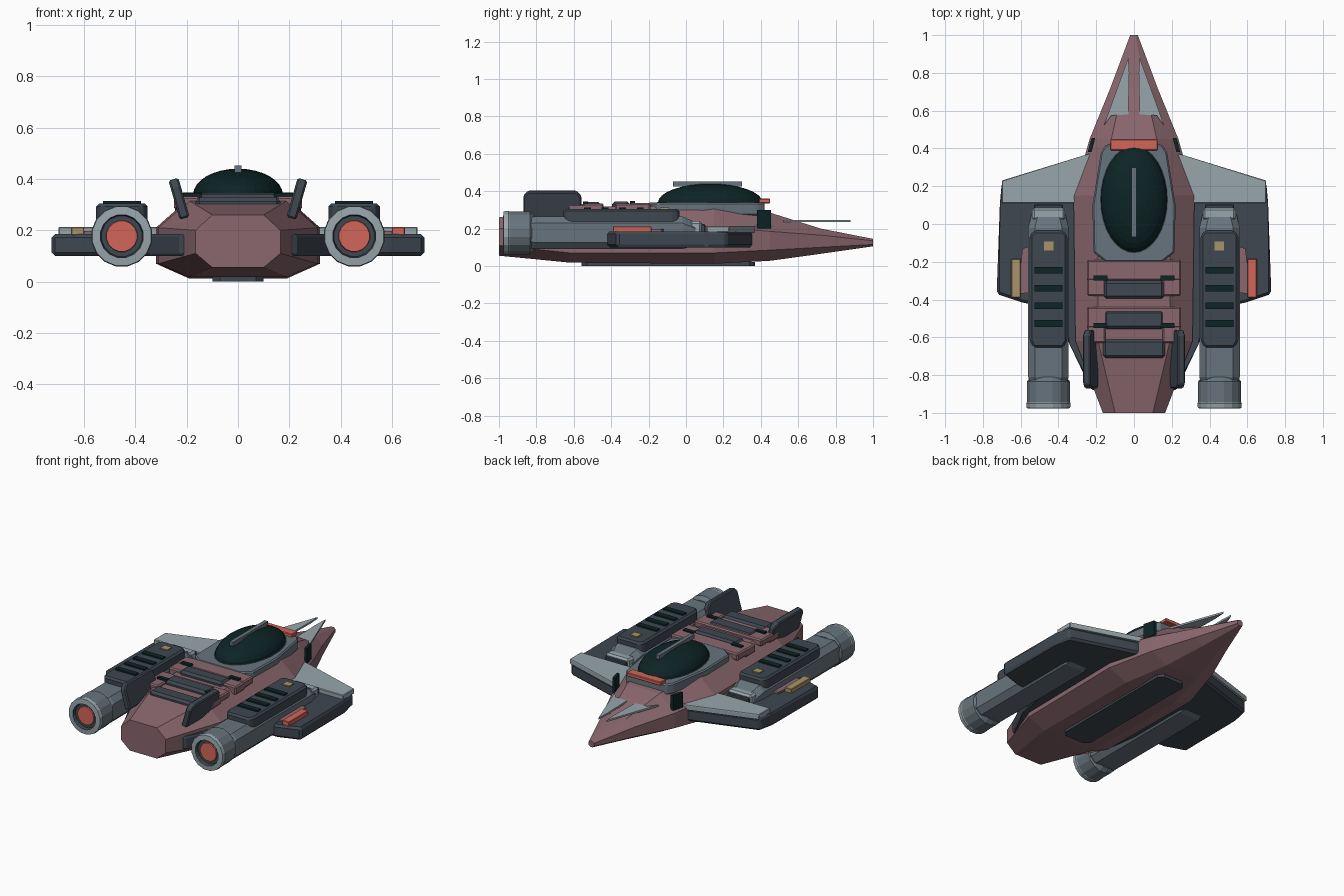
import bpy, bmesh, math
from mathutils import Matrix, Vector

if "Cube" in bpy.data.objects:
    bpy.data.objects.remove(bpy.data.objects["Cube"])


def material(name, rgb):
    lin = [((c / 255 + 0.055) / 1.055) ** 2.4 for c in rgb]
    m = bpy.data.materials.new(name)
    m.diffuse_color = (*lin, 1)
    m.use_nodes = True
    m.node_tree.nodes["Principled BSDF"].inputs["Base Color"].default_value = m.diffuse_color
    return m


MAUVE = material("dusty mauve", (138, 103, 110))
LIGHT = material("pale grey", (152, 166, 172))
GREY = material("steel grey", (103, 116, 125))
DARK = material("dark slate", (62, 71, 80))
BLACK = material("green black", (13, 36, 37))
RED = material("coral red", (212, 102, 90))
TAN = material("tan", (168, 148, 106))


def finish(bm, name, *mats):
    bmesh.ops.recalc_face_normals(bm, faces=bm.faces)
    me = bpy.data.meshes.new(name)
    bm.to_mesh(me)
    bm.free()
    for m in mats:
        me.materials.append(m)
    ob = bpy.data.objects.new(name, me)
    bpy.context.collection.objects.link(ob)
    return ob


def loft(bm, rings, cap=True):
    vs = [[bm.verts.new(p) for p in r] for r in rings]
    n = len(rings[0])
    out = []
    for a, b in zip(vs, vs[1:]):
        out.append([bm.faces.new((a[i], a[(i + 1) % n], b[(i + 1) % n], b[i])) for i in range(n)])
    if cap:
        bm.faces.new(vs[0])
        out.append([bm.faces.new(vs[-1])])
    return out


def prism(name, pts, z0, z1, mat, bevel=0.0, side=1):
    bm = bmesh.new()
    loft(bm, [[(x * side, y, z) for x, y in pts] for z in (z0, z1)])
    if bevel:
        bmesh.ops.bevel(bm, geom=bm.edges[:], offset=bevel, segments=1,
                        affect='EDGES', clamp_overlap=True)
    return finish(bm, name, mat)


def box(name, x0, x1, y0, y1, z0, z1, mat, bevel=0.0, side=1):
    return prism(name, [(x0, y0), (x1, y0), (x1, y1), (x0, y1)], z0, z1, mat, bevel, side)


def chamfered(hx, y0, y1, c):
    return [(-hx + c, y0), (hx - c, y0), (hx, y0 + c), (hx, y1 - c),
            (hx - c, y1), (-hx + c, y1), (-hx, y1 - c), (-hx, y0 + c)]


# Hull: octagonal sections (y, top half width, side half width, four heights)
bm = bmesh.new()
rings = []
for y, tx, sx, zb, zl, zh, zt in [
        (-1.0, .10, .165, .055, .11, .20, .26),
        (-.62, .19, .31, .018, .07, .21, .315),
        (.15, .19, .32, .012, .07, .21, .325),
        (.45, .12, .235, .028, .085, .185, .285),
        (.72, .06, .125, .065, .10, .165, .20),
        (1.0, .008, .02, .105, .115, .135, .145)]:
    rings.append([(-tx, y, zb), (tx, y, zb), (sx, y, zl), (sx, y, zh),
                  (tx, y, zt), (-tx, y, zt), (-sx, y, zh), (-sx, y, zl)])
loft(bm, rings)
finish(bm, "hull", MAUVE)
prism("belly_plate", chamfered(.1, -.56, .37, .03), 0, .02, DARK)

# Cockpit
prism("cockpit_base", [(-.15, -.2), (.15, -.2), (.215, -.15), (.22, .1), (.175, .38),
                       (.15, .42), (-.15, .42), (-.175, .38), (-.22, .1), (-.215, -.15)],
      .27, .34, GREY, .008)
bm = bmesh.new()
rings = []
for k in range(8):
    a = k * math.pi / 2 / 8
    rings.append([(.175 * math.cos(a) * math.cos(t), .13 + .28 * math.cos(a) * math.sin(t),
                   .338 + .102 * math.sin(a)) for t in [i * math.tau / 32 for i in range(32)]])
loft(bm, rings)
finish(bm, "canopy", BLACK)
prism("canopy_collar", [(.18 * math.cos(i * math.tau / 32), .13 + .285 * math.sin(i * math.tau / 32))
                        for i in range(32)], .33, .343, DARK)
box("canopy_ridge", -.013, .013, -.07, .3, .425, .453, GREY)
box("brow_strip", -.125, .125, .39, .45, .335, .36, RED, .004)

# Spine plates, bars and clips
for i, (y, zp, zb) in enumerate([(-.19, .338, .345), (-.44, .335, .342)]):
    box(f"spine_plate_{i}", -.25, .25, y - .11, y, .29, zp, MAUVE, .008)
    box(f"spine_bar_{i}", -.16, .16, y - (.205 if i == 0 else .115), y - (.11 if i == 0 else .015),
        .29, zb, DARK, .015)
    for s in (-1, 1):
        box(f"spine_pad_{i}", .15, .25, y - .19, y - .09, .28, zp - .003, MAUVE, .008, s)
        box(f"spine_clip_{i}", .14, .215, y - .11, y - .083, .32, zp + .009, BLACK, 0, s)
box("spine_bar_rear", -.165, .165, -.71, -.61, .27, .328, DARK, .015)

for s in (-1, 1):
    # Nose blades and cheek slots
    prism("nose_blade", [(.03, .88), (.025, .80), (.03, .58), (.12, .575), (.16, .52), (.11, .66)],
          .235, .247, LIGHT, 0, s)
    prism("cheek_slot", [(.225, .38), (.245, .38), (.225, .455), (.205, .455)], .20, .30, BLACK, 0, s)

    # Wing: thick dark slab, pale leading plate, rear pylon
    prism("wing_slab", [(.22, .355), (.27, .355), (.70, .22), (.71, .11), (.727, -.37),
                        (.58, -.42), (.22, -.43)], .1, .185, DARK, .014, s)
    prism("wing_leading_plate", [(.22, .375), (.26, .365), (.70, .23), (.70, .11), (.22, .11)],
          .18, .213, LIGHT, .004, s)
    prism("rear_pylon", [(.2, -.3), (.4, -.3), (.36, -.58), (.34, -.64), (.225, -.88), (.2, -.88)],
          .1, .185, DARK, .01, s)
    prism("wing_panel", [(.5, -.36), (.62, -.37), (.59, -.13), (.5, -.1)], .18, .197, MAUVE, 0, s)
    box("wing_marker", .6, .65, -.39, -.185, .18, .212, RED if s > 0 else TAN, .003, s)

    # Nacelle body, octagonal in section and tapered in front
    bm = bmesh.new()
    rings = []
    for y, w, z0, z1 in [(-.84, .1, .1, .255), (-.81, .107, .09, .265),
                         (-.02, .107, .09, .265), (.05, .09, .11, .235)]:
        c = .035
        sec = [(-w + c, z0), (w - c, z0), (w, z0 + c), (w, z1 - c),
               (w - c, z1), (-w + c, z1), (-w, z1 - c), (-w, z0 + c)]
        rings.append([(s * .453 + x, y, z) for x, z in sec])
    loft(bm, rings)
    finish(bm, "nacelle_body", GREY)
    box("nacelle_intake", .365, .54, .02, .085, .12, .24, LIGHT, .012, s)
    box("nacelle_intake_mouth", .375, .53, .07, .103, .13, .225, DARK, .005, s)

    # Nacelle cover with vents and a tan hatch
    prism("nacelle_cover", [(.375, -.655), (.53, -.655), (.553, -.62), (.553, -.06),
                            (.53, -.035), (.375, -.035), (.353, -.06), (.353, -.62)],
          .225, .305, DARK, .012, s)
    for y in (-.245, -.34, -.433, -.527):
        box("nacelle_vent", .378, .526, y - .018, y + .018, .295, .314, BLACK, 0, s)
    box("nacelle_hatch", .425, .477, -.14, -.092, .295, .312, TAN, 0, s)

    # Engine nozzle: lathed, colours by profile step
    bm = bmesh.new()
    prof = [(.095, -.81), (.117, -.835), (.117, -.945), (.12, -.95), (.117, -.975),
            (.085, -.978), (.08, -.955), (.062, -.955), (.06, -.962)]
    bands = loft(bm, [[(s * .453 + r * math.cos(t), y, .177 + r * math.sin(t))
                       for t in [(i + .5) * math.tau / 16 for i in range(16)]] for r, y in prof])
    for band, idx in zip(bands, (0, 0, 1, 1, 1, 2, 2, 3, 3)):
        for f in band:
            f.material_index = idx
    finish(bm, "engine_nozzle", GREY, LIGHT, DARK, RED)

    # Canted tail fin: side outline given thickness, then leaned outward
    bm = bmesh.new()
    outline = [(-.87, 0), (-.87, .13), (-.845, .158), (-.585, .158), (-.56, .13), (-.56, 0)]
    loft(bm, [[(x, y, z) for y, z in outline] for x in (-.02, .02)])
    bmesh.ops.bevel(bm, geom=bm.edges[:], offset=.007, segments=1, affect='EDGES')
    bm.transform(Matrix.Translation((s * .208, 0, .247)) @ Matrix.Rotation(s * .28, 4, 'Y'))
    finish(bm, "tail_fin", DARK)
